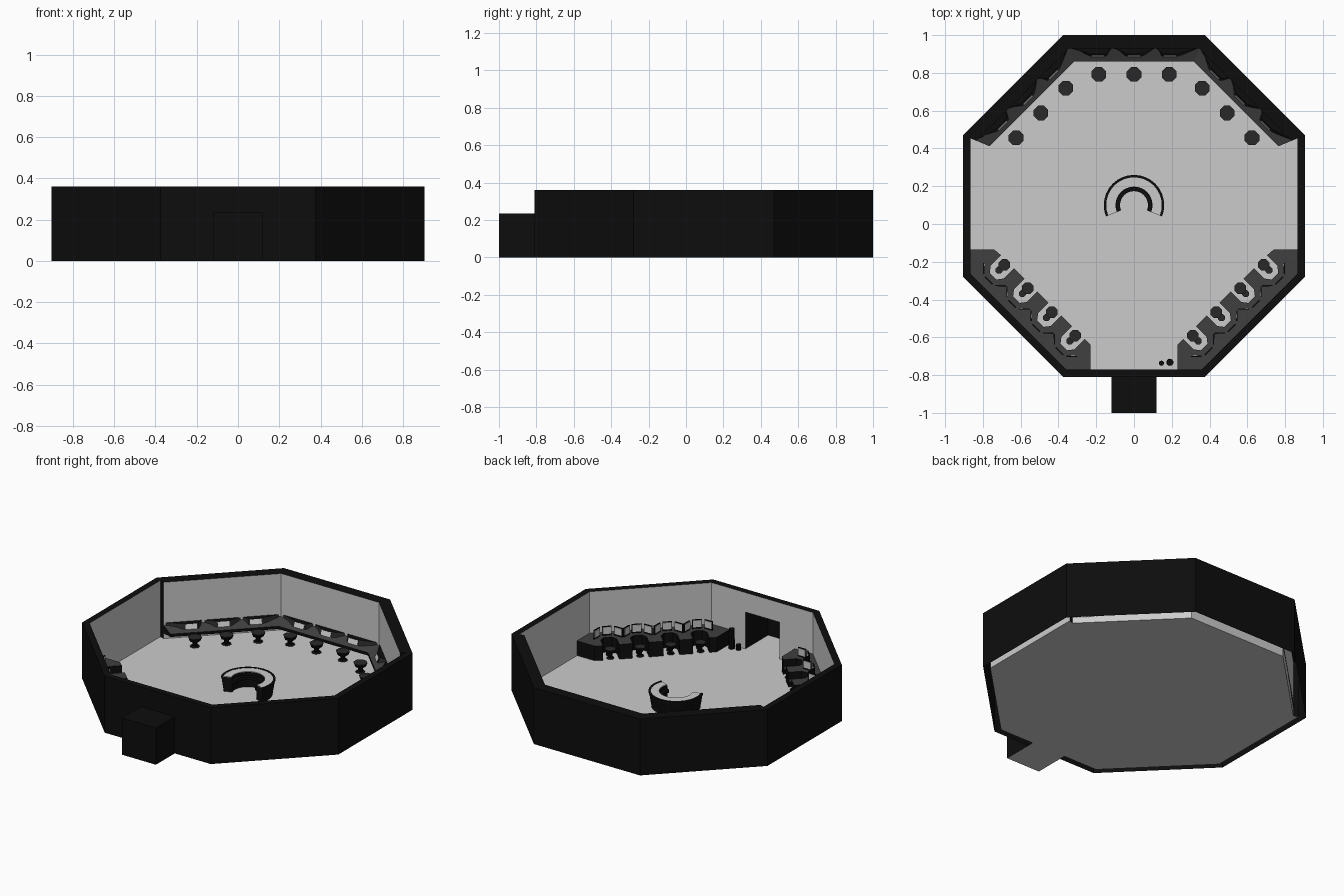
import bpy, bmesh, math
from mathutils import Vector

if "Cube" in bpy.data.objects:
    bpy.data.objects.remove(bpy.data.objects["Cube"])

CY, A, H = 0.095, 0.905, 0.36          # room centre y, apothem, wall height
T, TB = 0.04, 0.07                     # thin walls, thick rear walls
DOOR_W, DOOR_H = 0.12, 0.235


def material(name, v):
    m = bpy.data.materials.new(name)
    m.diffuse_color = (v, v, v, 1)
    m.use_nodes = True
    m.node_tree.nodes["Principled BSDF"].inputs["Base Color"].default_value = m.diffuse_color
    return m


BLACK = material("black", 0.004)
LIGHT = material("light grey", 0.6)
DARK = material("dark grey", 0.05)
CHAR = material("charcoal", 0.022)


def finish(name, bm, mats):
    me = bpy.data.meshes.new(name)
    bm.to_mesh(me)
    bm.free()
    for m in mats:
        me.materials.append(m)
    ob = bpy.data.objects.new(name, me)
    bpy.context.collection.objects.link(ob)
    return ob


def solid(name, low, high, top, side=None):
    """Closed solid between two matching loops; the cap may differ from the sides."""
    bm = bmesh.new()
    a = [bm.verts.new(p) for p in low]
    b = [bm.verts.new(p) for p in high]
    n = len(a)
    for i in range(n):
        bm.faces.new((a[i], a[(i + 1) % n], b[(i + 1) % n], b[i])).material_index = 1
    bm.faces.new(a[::-1]).material_index = 1
    bm.faces.new(b).material_index = 0
    bmesh.ops.recalc_face_normals(bm, faces=bm.faces)
    return finish(name, bm, [top, side or top])


def prism(name, pts, z0, z1, top, side=None):
    return solid(name, [(x, y, z0) for x, y in pts], [(x, y, z1) for x, y in pts], top, side)


def disc(name, c, r0, r1, z0, z1, mat, n=8, side=None):
    ring = lambda r, z: [(c[0] + r * math.cos(math.tau * (i + .5) / n),
                          c[1] + r * math.sin(math.tau * (i + .5) / n), z) for i in range(n)]
    return solid(name, ring(r0, z0), ring(r1, z1), mat, side)


def corner(deg, d):
    r, t = (A - d) / math.cos(math.pi / 8), math.radians(deg)
    return (r * math.cos(t), CY + r * math.sin(t))


def frame(deg):
    """Point at s along the wall and d inward from its outer face."""
    t = math.radians(deg)
    nx, ny = math.cos(t), math.sin(t)
    return lambda s, d: (nx * (A - d) - ny * s, CY + ny * (A - d) + nx * s)


# ---- walls and entry: hollow shell, black outside, light inside
bm = bmesh.new()


def quad(pts, want, mi):
    f = bm.faces.new([bm.verts.new(p) for p in pts])
    f.normal_update()
    if f.normal.dot(Vector(want)) < 0:
        f.normal_flip()
    f.material_index = mi


def upright(p, q, z0, z1, want, mi):
    quad([(*p, z0), (*q, z0), (*q, z1), (*p, z1)], want, mi)


for k in range(8):
    deg = 45 * k
    t = TB if deg in (45, 90, 135) else T
    n = Vector((math.cos(math.radians(deg)), math.sin(math.radians(deg)), 0))
    o = [corner(deg - 22.5, 0), corner(deg + 22.5, 0)]
    i = [corner(deg - 22.5, t), corner(deg + 22.5, t)]
    quad([(*o[0], H), (*o[1], H), (*i[1], H), (*i[0], H)], (0, 0, 1), 0)
    for (p, q), want, mi in ((o, n, 0), (i, -n, 1)):
        if deg == 270:                 # doorway in the front wall
            a, b = (-DOOR_W, p[1]), (DOOR_W, p[1])
            upright(p, a, 0, H, want, mi)
            upright(b, q, 0, H, want, mi)
            upright(a, b, DOOR_H, H, want, mi)
        else:
            upright(p, q, 0, H, want, mi)
for deg, w in ((22.5, (0, -1, 0)), (157.5, (0, -1, 0))):   # ends of the thick rear walls
    upright(corner(deg, T), corner(deg, TB), 0, H, w, 0)
finish("walls", bm, [BLACK, LIGHT])

bm = bmesh.new()
yi = CY - A + T
for sx in (-1, 1):
    upright((sx * DOOR_W, yi), (sx * DOOR_W, -1), 0, DOOR_H, (sx, 0, 0), 0)
upright((-DOOR_W, -1), (DOOR_W, -1), 0, DOOR_H, (0, -1, 0), 0)
quad([(-DOOR_W, yi, DOOR_H), (DOOR_W, yi, DOOR_H), (DOOR_W, -1, DOOR_H), (-DOOR_W, -1, DOOR_H)],
     (0, 0, 1), 0)
finish("entry", bm, [BLACK])

# ---- floor
bm = bmesh.new()
pts = [corner(22.5, T)] + [corner(22.5 + 45 * k, TB) for k in range(4)]
pts += [corner(157.5 + 45 * k, T) for k in range(3)]
pts += [(-DOOR_W, yi), (-DOOR_W, -1), (DOOR_W, -1), (DOOR_W, yi)]
pts += [corner(292.5, T), corner(337.5, T)]
bm.faces.new([bm.verts.new((x, y, 0)) for x, y in pts])
finish("floor", bm, [LIGHT])


# ---- stools
def stool(c, r):
    disc("stool_base", c, r * .7, r * .5, .002, .01, BLACK)
    disc("stool_post", c, r * .3, r * .45, .01, .04, BLACK)
    disc("stool_seat", c, r * .8, r, .04, .062, CHAR, side=BLACK)


# ---- rear consoles: sloped desk with three hooded screens on each of three walls
for deg in (45, 90, 135):
    P = frame(deg)
    c0, c1 = deg - 22.5, deg + 22.5
    plan = [corner(c0, TB), corner(c1, TB), corner(c1, .14), corner(c0, .14)]
    solid("rear_desk", [(*p, z) for p, z in zip(plan, (.035, .035, .04, .04))],
          [(*p, z) for p, z in zip(plan, (.085, .085, .058, .058))], DARK, BLACK)
    for s in (-.19, 0, .19):
        h = s * 1.2
        lo = [P(h - .11, TB), P(h + .11, TB), P(s + .045, .115), P(s - .045, .115)]
        hi = [P(h - .105, TB), P(h + .105, TB), P(s + .04, .1), P(s - .04, .1)]
        solid("screen_hood", [(*p, .06) for p in lo], [(*p, .1) for p in hi], BLACK, CHAR)
        solid("rear_screen",
              [(*P(s - .034, .114), .068), (*P(s + .034, .114), .068),
               (*P(s + .034, .103), .097), (*P(s - .034, .103), .097)],
              [(*P(s - .034, .117), .069), (*P(s + .034, .117), .069),
               (*P(s + .034, .106), .098), (*P(s - .034, .106), .098)], LIGHT, BLACK)
        stool(P(s * .98, .208), .042)

# ---- front desks: notched desk with curved screen banks, right side then mirrored
P = frame(-45)
STATIONS = (.265, .09, -.09, -.265)
for m in (1, -1):
    M = lambda p: (m * p[0], p[1])
    plan = [(.865, -.135), (.74, -.135)]
    for s in STATIONS:
        plan += [P(s + e, d) for e, d in ((.048, .223), (.048, .145), (.025, .115),
                                          (-.025, .115), (-.048, .145), (-.048, .223))]
    plan += [(.23, -.64), (.23, -.77), corner(292.5, T), corner(337.5, T)]
    prism("front_desk", [M(p) for p in plan], .001, .095, DARK, BLACK)
    for s in STATIONS:
        for a in (-44, 0, 44):         # three flat screens around each seat
            t = math.radians(a)
            def Q(u, r):
                return M(P(s + r * math.sin(t) + u * math.cos(t),
                           .175 - r * math.cos(t) + u * math.sin(t)))
            prism("screen_back", [Q(-.028, .089), Q(.028, .089), Q(.028, .096), Q(-.028, .096)],
                  .095, .152, BLACK)
            prism("front_screen", [Q(-.025, .086), Q(.025, .086), Q(.025, .089), Q(-.025, .089)],
                  .105, .148, LIGHT)
        stool(M(P(s, .2)), .033)
        disc("foot_rest", M(P(s, .16)), .018, .02, .002, .045, CHAR, side=BLACK)


# ---- central horseshoe desk
def arc(name, r0, r1, z0, z1, top, side, flare=0, n=20):
    ang = [math.radians(-22 + 224 * i / n) for i in range(n + 1)]
    ring = lambda r: [(r * math.cos(t), .1 + r * math.sin(t)) for t in ang]
    bm = bmesh.new()
    rows = [[bm.verts.new((*p, z)) for p in ring(r)] for r, z in
            ((r0, z0), (r1 - flare, z0), (r1, z1), (r0, z1))]
    for j in range(4):
        for i in range(n):
            a, b = rows[j], rows[(j + 1) % 4]
            bm.faces.new((a[i], a[i + 1], b[i + 1], b[i])).material_index = 0 if j == 2 else 1
    for i in (0, n):
        bm.faces.new([r[i] for r in rows]).material_index = 1
    bmesh.ops.recalc_face_normals(bm, faces=bm.faces)
    finish(name, bm, [top, side])


arc("counter_body", .094, .158, .002, .094, BLACK, BLACK, .015)
arc("counter_top", .098, .147, .094, .098, LIGHT, LIGHT)
arc("counter_rim", .147, .16, .09, .1, BLACK, BLACK)
arc("inner_shelf", .074, .098, .055, .075, BLACK, BLACK)

# ---- canisters beside the entry
disc("tall_canister", (.19, -.732), .019, .019, .001, .055, BLACK, 10)
disc("tall_canister_neck", (.19, -.732), .012, .012, .055, .065, CHAR, 10)
disc("tall_canister_top", (.19, -.732), .019, .017, .065, .125, BLACK, 10)
disc("short_canister", (.145, -.737), .014, .014, .001, .035, BLACK, 10)
